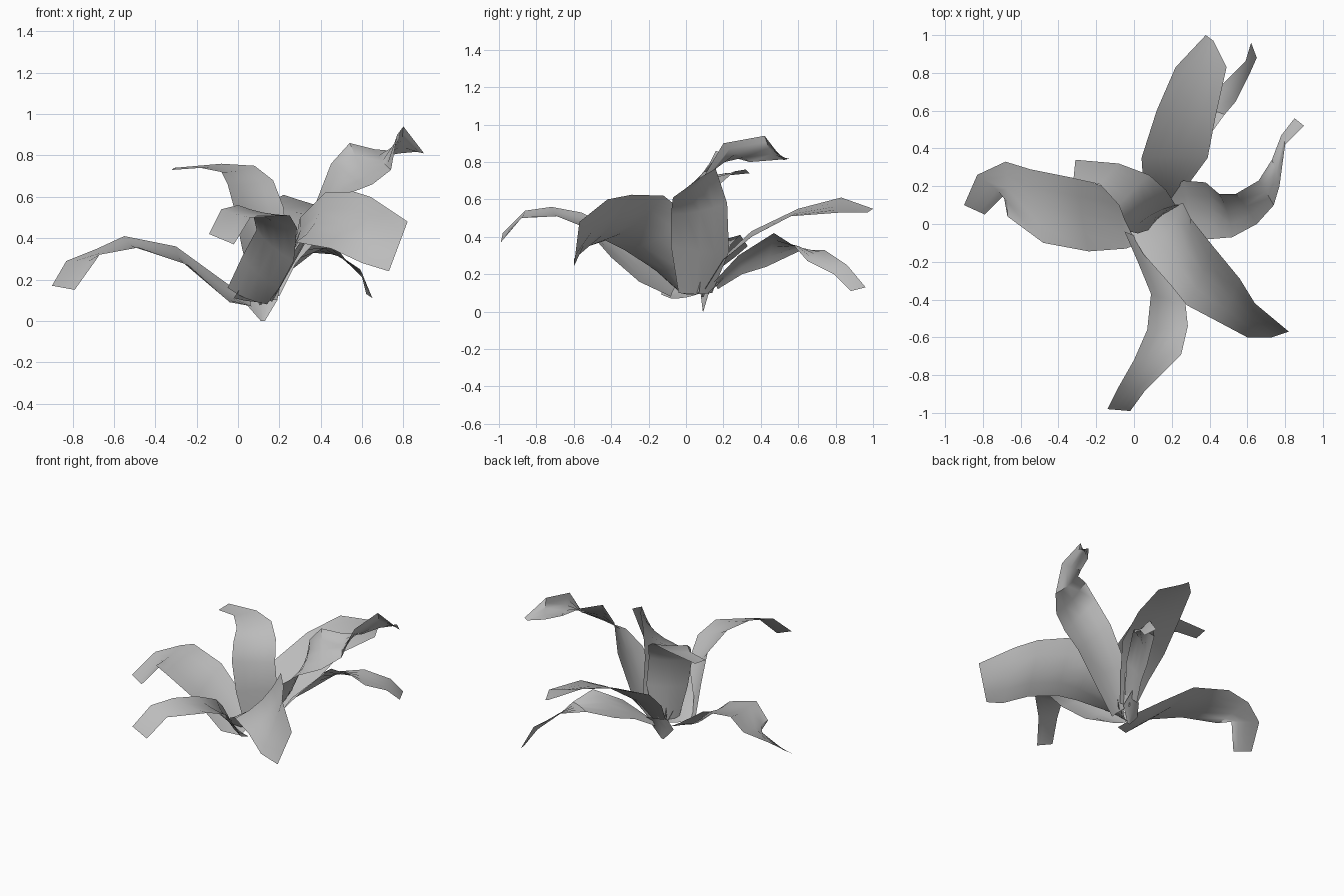
import bpy
import math
from mathutils import Vector

if "Cube" in bpy.data.objects:
    bpy.data.objects.remove(bpy.data.objects["Cube"], do_unlink=True)

grey = bpy.data.materials.new("petal grey")
grey.use_nodes = True
colour = (0.5, 0.5, 0.5, 1)
grey.diffuse_color = colour
grey.node_tree.nodes["Principled BSDF"].inputs["Base Color"].default_value = colour

ACROSS = 4  # strips across each petal


def finish(name, verts, faces):
    """Make a smooth-shaded object from the given surface."""
    mesh = bpy.data.meshes.new(name)
    mesh.from_pydata(verts, [], faces)
    mesh.materials.append(grey)
    obj = bpy.data.objects.new(name, mesh)
    bpy.context.collection.objects.link(obj)
    bpy.ops.object.select_all(action="DESELECT")
    obj.select_set(True)
    bpy.context.view_layer.objects.active = obj
    bpy.ops.object.shade_smooth_by_angle(angle=math.radians(50))
    return obj


def petal(name, left, right, cup=0.12):
    """Loft a blade between its edges, base to tip, with a cup that fades out."""
    left = [Vector(p) for p in left]
    right = [Vector(p) for p in right]
    middle = [(a + b) / 2 for a, b in zip(left, right)]
    last = len(middle) - 1
    verts = []
    for i, (a, b) in enumerate(zip(left, right)):
        along = middle[min(i + 1, last)] - middle[max(i - 1, 0)]
        outward = along.cross(b - a).normalized()
        depth = cup * (b - a).length * (1 - (i / last) ** 2)
        for k in range(ACROSS + 1):
            t = k / ACROSS
            verts.append(a.lerp(b, t) + outward * depth * 4 * t * (1 - t))
    row = ACROSS + 1
    faces = [(i * row + k, i * row + k + 1, (i + 1) * row + k + 1, (i + 1) * row + k)
             for i in range(last) for k in range(ACROSS)]
    return finish(name, verts, faces)


def filament(name, start, end, radius=0.006):
    """Thin three-sided tapering thread."""
    start, end = Vector(start), Vector(end)
    turn = (end - start).to_track_quat("Z", "Y")
    ring = [turn @ Vector((math.cos(a), math.sin(a), 0)) * radius
            for a in (math.tau * k / 3 for k in range(3))]
    verts = [start + r for r in ring] + [end + r / 2 for r in ring]
    faces = [(k, (k + 1) % 3, (k + 1) % 3 + 3, k + 3) for k in range(3)]
    return finish(name, verts, faces + [(3, 4, 5)])


# Long petal reaching to the right side, with its tip turned down
petal("side_petal",
      left=[(.07, -.08, .07), (-.04, -.13, .09), (-.24, -.145, .27), (-.48, -.1, .355),
            (-.67, .04, .32), (-.69, .15, .29), (-.79, .05, .15)],
      right=[(.06, .08, .1), (-.08, .18, .2), (-.3, .24, .36), (-.55, .29, .41),
             (-.68, .33, .35), (-.83, .26, .29), (-.9, .1, .17)], cup=.06)

# Petal curling forward
petal("front_petal",
      left=[(.14, -.08, .08), (.2, -.25, .16), (.27, -.4, .29), (.285, -.54, .45),
            (.25, -.69, .51), (.06, -.88, .5), (-.02, -.99, .37)],
      right=[(-.05, -.04, .16), (.02, -.2, .31), (.09, -.37, .44), (.07, -.56, .53),
             (0, -.72, .56), (-.08, -.86, .54), (-.14, -.98, .42)], cup=.08)

# Broad tilted petal at the front left
petal("broad_petal",
      left=[(.16, .09, .1), (.26, .11, .3), (.3, .03, .5), (.42, -.12, .62),
            (.56, -.29, .625), (.64, -.42, .6), (.82, -.57, .48)],
      right=[(-.02, -.04, .11), (.05, -.16, .22), (.2, -.33, .33), (.28, -.43, .38),
             (.45, -.52, .35), (.6, -.6, .28), (.73, -.6, .24)])

# Wide petal reaching back, its inner edge raised
petal("back_petal",
      left=[(.08, .1, .12), (.05, .2, .29), (.04, .35, .43), (.12, .6, .55),
            (.22, .83, .61), (.38, 1, .55)],
      right=[(.2, .1, .12), (.28, .2, .28), (.39, .35, .4), (.43, .56, .51),
             (.49, .83, .53), (.42, .97, .53)], cup=.03)

# Narrow twisted petal drooping beneath the back one, ridged along its middle
petal("low_back_petal",
      left=[(.12, .17, .12), (.19, .3, .2), (.25, .43, .24), (.35, .62, .33),
            (.47, .74, .33), (.59, .86, .25), (.62, .96, .13)],
      right=[(.2, .15, .16), (.3, .28, .3), (.4, .47, .42), (.48, .58, .35),
             (.54, .65, .27), (.61, .79, .2), (.65, .88, .11)], cup=-.1)

# Tall petal on the left with a twisted tip
petal("tall_petal",
      left=[(.15, .14, .1), (.26, .23, .32), (.38, .22, .58), (.45, .16, .76),
            (.54, .16, .86), (.66, .23, .83), (.73, .34, .8), (.78, .47, .81),
            (.85, .56, .82)],
      right=[(.15, -.04, .1), (.28, -.08, .35), (.4, -.08, .52), (.52, -.07, .61),
             (.65, 0, .66), (.74, .1, .73), (.77, .2, .9), (.8, .42, .94),
             (.9, .52, .81)], cup=.09)

# Upright petal folding over the centre
petal("upright_petal",
      left=[(.08, -.03, .1), (.02, -.05, .35), (-.02, -.04, .55), (-.05, .02, .66),
            (-.08, .1, .72), (-.18, .21, .74), (-.32, .24, .73)],
      right=[(.19, .07, .1), (.24, .1, .35), (.22, .1, .55), (.17, .18, .68),
             (.08, .26, .75), (-.08, .32, .76), (-.31, .34, .74)], cup=.08)

# Small pointed bract under the flower
petal("base_bract",
      left=[(.11, .09, 0), (.04, .08, .08), (.06, .12, .16)],
      right=[(.13, .09, 0), (.19, .12, .1), (.18, .2, .18)])

# Threads at the heart
heart = Vector((.11, .09, .08))
for k in range(5):
    angle = math.tau * k / 5
    lean = Vector((math.cos(angle) * .06, math.sin(angle) * .06, .12))
    filament(f"filament_{k + 1}", heart, heart + lean)
